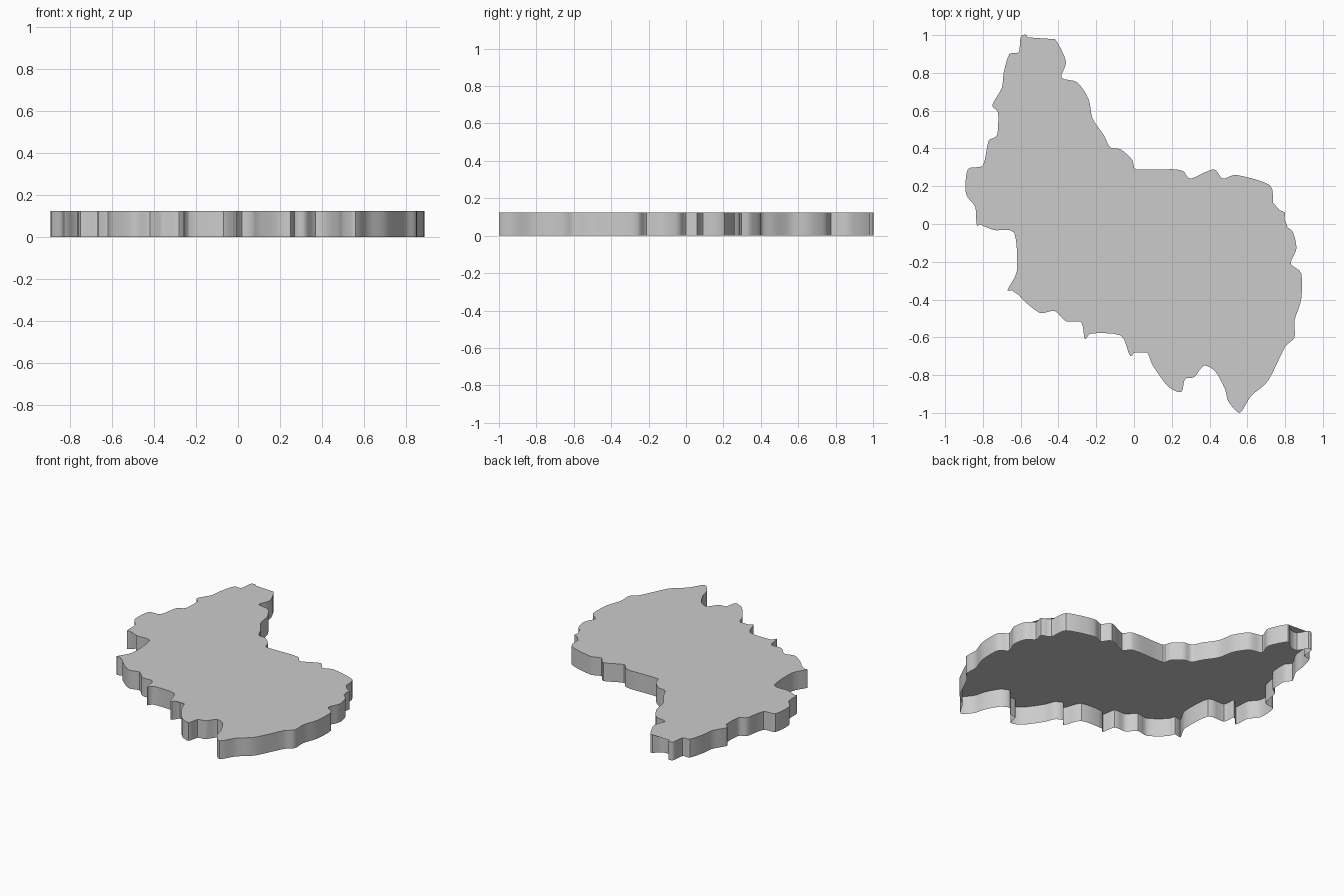
import bpy, bmesh
from mathutils import Vector

if "Cube" in bpy.data.objects:
    bpy.data.objects.remove(bpy.data.objects["Cube"])

HEIGHT = 0.125
STEPS = 4
TENSION = 0.4

# Coastline-like outline, clockwise from the top left
OUTLINE = [
    (-.60, .99), (-.57, 1.0), (-.53, .935), (-.47, .94), (-.42, .98), (-.36, .86),
    (-.385, .775), (-.30, .75), (-.24, .66), (-.22, .56), (-.16, .47), (-.125, .405),
    (-.07, .395), (-.01, .34), (.01, .29), (.20, .29), (.26, .28), (.30, .24),
    (.42, .29), (.47, .24), (.54, .26), (.72, .205), (.74, .09), (.80, .06),
    (.79, .0), (.84, -.04), (.86, -.13), (.83, -.21), (.885, -.26), (.885, -.40),
    (.85, -.51), (.85, -.60), (.80, -.65), (.71, -.83), (.62, -.91), (.56, -1.0),
    (.50, -.94), (.48, -.87), (.43, -.78), (.37, -.75), (.32, -.81), (.27, -.82),
    (.25, -.89), (.18, -.86), (.10, -.75), (.07, -.68), (.02, -.655), (-.02, -.70),
    (-.07, -.59), (-.23, -.58), (-.26, -.61), (-.28, -.52), (-.36, -.515),
    (-.42, -.46), (-.50, -.47), (-.60, -.39), (-.62, -.345), (-.67, -.35),
    (-.62, -.25), (-.635, -.045), (-.75, -.03), (-.765, .05), (-.83, -.01),
    (-.84, .09), (-.89, .16), (-.88, .29), (-.80, .31), (-.77, .44), (-.725, .47),
    (-.72, .59), (-.75, .63), (-.70, .72), (-.69, .80), (-.66, .90), (-.61, .91),
]


def smooth_loop(points):
    """Closed cardinal spline through the points."""
    pts = [Vector(p) for p in points]
    n = len(pts)
    result = []
    for i in range(n):
        a, b, c, d = (pts[(i + k) % n] for k in (-1, 0, 1, 2))
        # Limit tangents to the segment length so tight bays do not overshoot
        seg = (c - b).length
        m0, m1 = (c - a) * TENSION, (d - b) * TENSION
        m0 = m0 * min(1, seg / m0.length)
        m1 = m1 * min(1, seg / m1.length)
        for s in range(STEPS):
            t = s / STEPS
            result.append(b * (2*t**3 - 3*t**2 + 1) + m0 * (t**3 - 2*t**2 + t)
                          + c * (3*t**2 - 2*t**3) + m1 * (t**3 - t**2))
    return result


loop = smooth_loop(reversed(OUTLINE))
n = len(loop)
bm = bmesh.new()
low = [bm.verts.new((p.x, p.y, 0)) for p in loop]
top = [bm.verts.new((p.x, p.y, HEIGHT)) for p in loop]

# Top plate and side walls; the underside is open
bm.faces.new(top)
for i in range(n):
    j = (i + 1) % n
    bm.faces.new((low[i], low[j], top[j], top[i]))
bmesh.ops.triangulate(bm, faces=[f for f in bm.faces if len(f.verts) > 4])

mesh = bpy.data.meshes.new("terrain_slab")
bm.to_mesh(mesh)
bm.free()
slab = bpy.data.objects.new("terrain_slab", mesh)
bpy.context.collection.objects.link(slab)

# Smooth walls with a crisp rim
bpy.context.view_layer.objects.active = slab
slab.select_set(True)
bpy.ops.object.shade_smooth_by_angle(angle=0.6)
